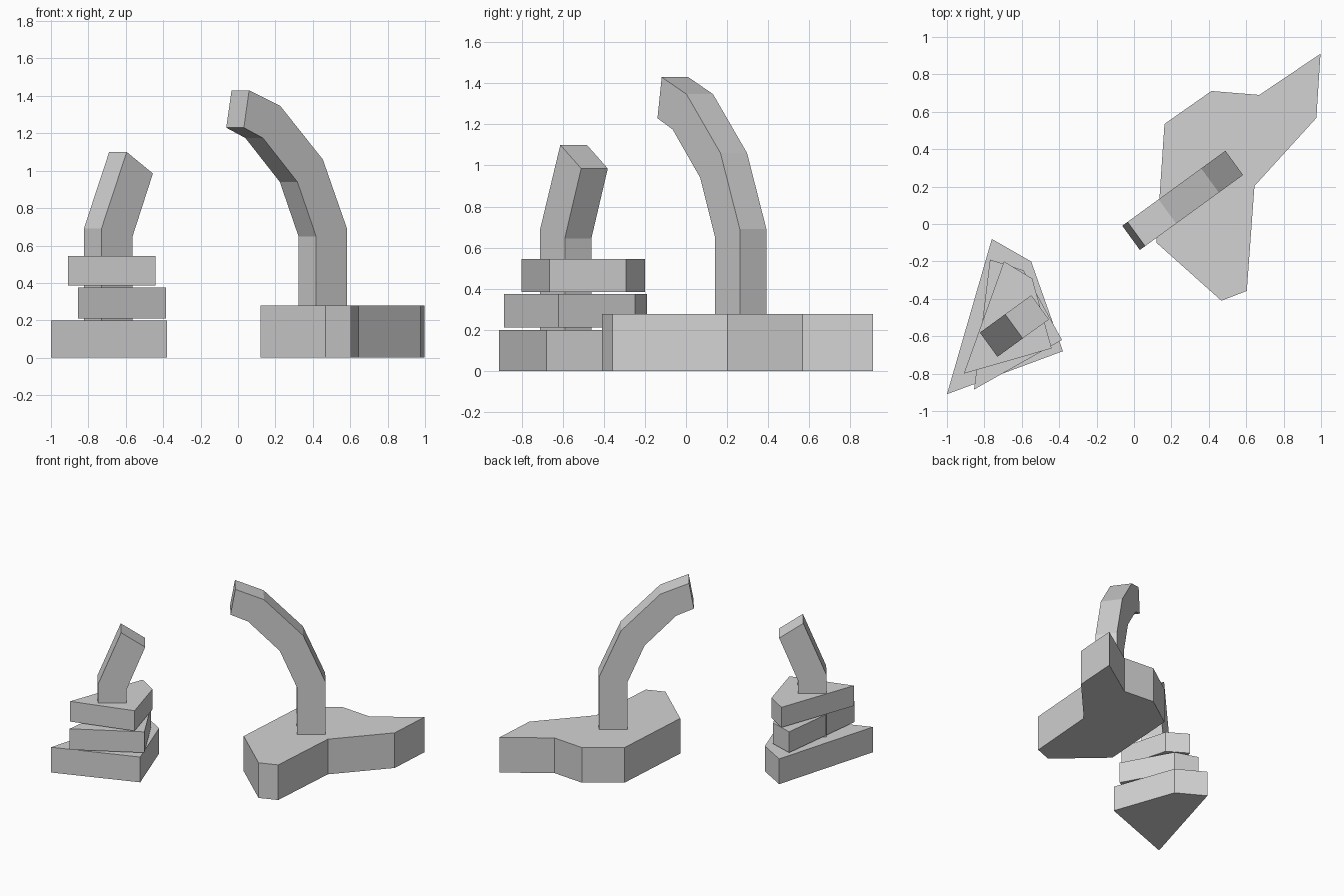
import bpy
import bmesh
from math import radians, cos, sin
from mathutils import Vector

cube = bpy.data.objects.get("Cube")
if cube:
    bpy.data.objects.remove(cube, do_unlink=True)

grey = bpy.data.materials.new("light grey")
grey.use_nodes = True
COLOUR = (0.65, 0.65, 0.65, 1)
grey.diffuse_color = COLOUR
for node in grey.node_tree.nodes:
    if node.type == 'BSDF_PRINCIPLED':
        node.inputs["Base Color"].default_value = COLOUR


def prism(name, outline, offset):
    """Extrude a closed 3D outline along an offset, with flat faces."""
    bm = bmesh.new()
    face = bm.faces.new([bm.verts.new(p) for p in outline])
    result = bmesh.ops.extrude_face_region(bm, geom=[face], use_keep_orig=True)
    moved = [g for g in result["geom"] if isinstance(g, bmesh.types.BMVert)]
    bmesh.ops.translate(bm, verts=moved, vec=offset)
    bmesh.ops.recalc_face_normals(bm, faces=bm.faces)
    mesh = bpy.data.meshes.new(name)
    bm.to_mesh(mesh)
    bm.free()
    mesh.materials.append(grey)
    obj = bpy.data.objects.new(name, mesh)
    bpy.context.collection.objects.link(obj)
    return obj


def slab(name, plan, bottom, top):
    prism(name, [Vector((x, y, bottom)) for x, y in plan], Vector((0, 0, top - bottom)))


ANGLE = radians(36)
LEAN = Vector((cos(ANGLE), sin(ANGLE), 0))
ACROSS = Vector((-sin(ANGLE), cos(ANGLE), 0))


def bent_arm(name, corner, side, profile):
    """Side profile of (reach, height) points, widened across the lean."""
    start = Vector((*corner, 0))
    prism(name, [start + LEAN * side * s + Vector((0, 0, z)) for s, z in profile],
          ACROSS * 0.16)


# Stack of three irregular stones
slab("lower_stone", [(-1, -.91), (-.38, -.68), (-.55, -.2), (-.76, -.08)], 0, .2)
slab("middle_stone", [(-.855, -.885), (-.385, -.62), (-.59, -.248), (-.77, -.19)], .21, .375)
slab("upper_stone", [(-.91, -.8), (-.44, -.665), (-.544, -.292), (-.695, -.2)], .385, .545)

# Short arm rising through the stack
bent_arm("short_arm", (-.73, -.71), 1,
         [(0, .05), (0, .69), (.167, 1.1), (.34, .985), (.204, .645), (.204, .05)])

# Wide irregular base
slab("wide_base", [(.997, .91), (.975, .567), (.644, .203), (.603, -.358), (.467, -.41),
                   (.12, -.1), (.163, .535), (.414, .711), (.67, .69)], 0, .278)

# Tall arm curving back toward the stack
bent_arm("tall_arm", (.583, .262), -1,
         [(0, .05), (0, .69), (.16, 1.06), (.442, 1.347), (.647, 1.43),
          (.682, 1.23), (.556, 1.175), (.328, .94), (.204, .648), (.204, .05)])
